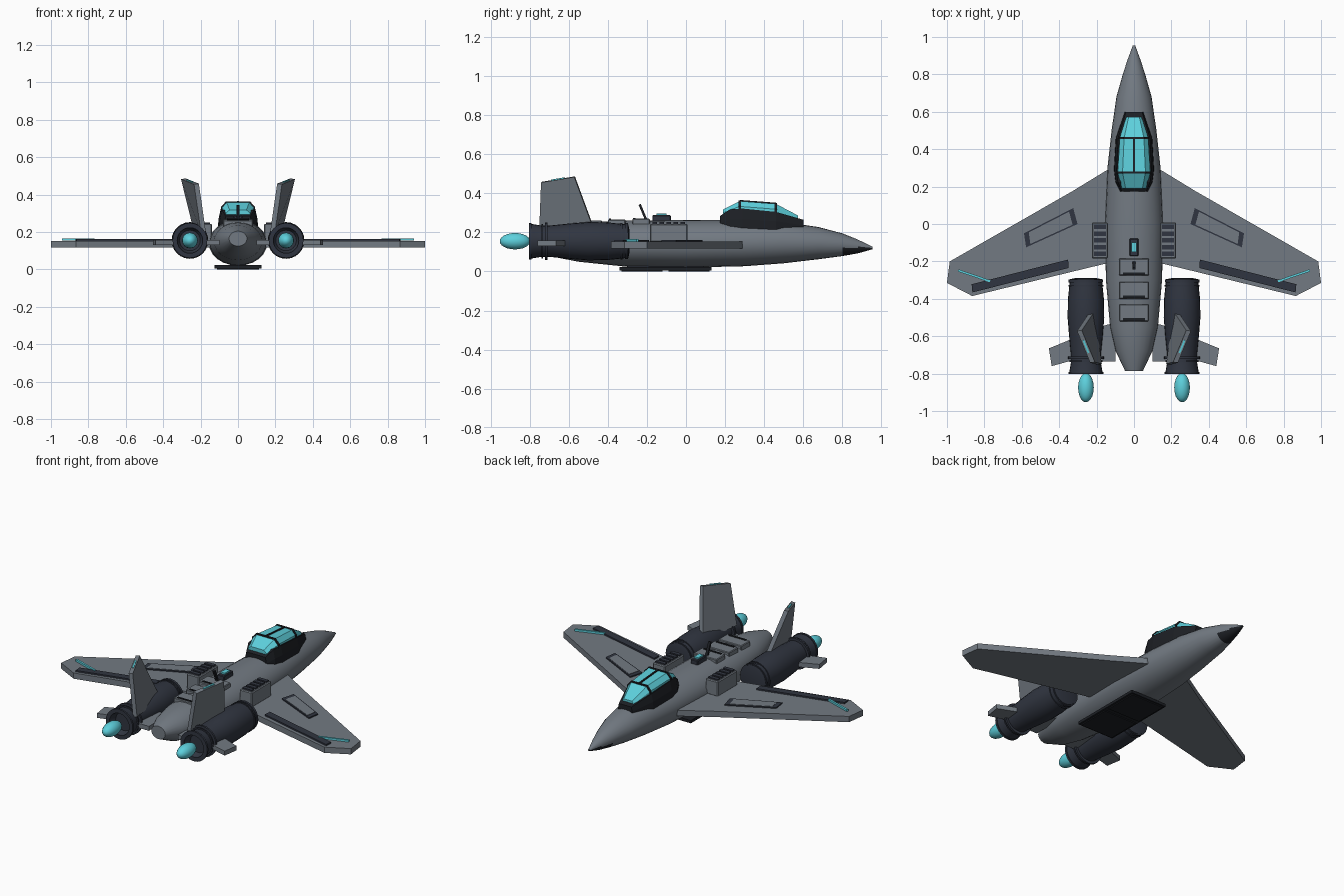
import bpy, bmesh, math
from mathutils import Vector

if "Cube" in bpy.data.objects:
    bpy.data.objects.remove(bpy.data.objects["Cube"])


def material(name, rgb):
    m = bpy.data.materials.new(name)
    m.diffuse_color = (*rgb, 1)
    m.use_nodes = True
    m.node_tree.nodes["Principled BSDF"].inputs["Base Color"].default_value = m.diffuse_color
    return m


GREY = material("hull grey", (0.17, 0.195, 0.225))
SLATE = material("dark slate", (0.030, 0.036, 0.052))
BLACK = material("trim black", (0.012, 0.014, 0.018))
CYAN = material("glow cyan", (0.11, 0.63, 0.72))


def finish(name, bm, mat, mirror=False, bevel=0):
    """Turn a bmesh into an object, optionally mirrored across x."""
    bmesh.ops.recalc_face_normals(bm, faces=bm.faces)
    me = bpy.data.meshes.new(name)
    bm.to_mesh(me)
    bm.free()
    ob = bpy.data.objects.new(name, me)
    bpy.context.collection.objects.link(ob)
    me.materials.append(mat)
    if bevel:
        mod = ob.modifiers.new("bevel", "BEVEL")
        mod.width, mod.segments = bevel, 1
    if mirror:
        ob.modifiers.new("mirror", "MIRROR")
    return ob


def loft(name, rings, mat, **kw):
    """Skin a list of equal-length point rings and cap both ends."""
    bm = bmesh.new()
    vs = [[bm.verts.new(p) for p in r] for r in rings]
    n = len(vs[0])
    for a, b in zip(vs, vs[1:]):
        for i in range(n):
            bm.faces.new((a[i], a[(i + 1) % n], b[(i + 1) % n], b[i]))
    bm.faces.new(vs[0])
    bm.faces.new(vs[-1])
    return finish(name, bm, mat, **kw)


def oval(x, y, z, rx, rz, n=24):
    return [(x + rx * math.cos(2 * math.pi * i / n), y,
             z + rz * math.sin(2 * math.pi * i / n)) for i in range(n)]


def slab(name, pts, z0, z1, mat, **kw):
    """Flat plate from a plan outline."""
    return loft(name, [[(x, y, z) for x, y in pts] for z in (z0, z1)], mat, **kw)


def box(name, x, y, z, mat, **kw):
    return slab(name, [(x[0], y[0]), (x[1], y[0]), (x[1], y[1]), (x[0], y[1])],
                z[0], z[1], mat, **kw)


def bar(name, a, b, w, h, mat, **kw):
    """Box-section rod between two points."""
    a, b = Vector(a), Vector(b)
    d = (b - a).normalized()
    side = d.cross(Vector((0, 0, 1))).normalized() * w / 2
    up = side.cross(d).normalized() * h / 2
    return loft(name, [[p + side + up, p - side + up, p - side - up, p + side - up]
                       for p in (a, b)], mat, **kw)


def shrink(pts, f):
    cx = sum(p[0] for p in pts) / len(pts)
    cy = sum(p[1] for p in pts) / len(pts)
    return [(cx + (x - cx) * f, cy + (y - cy) * f) for x, y in pts]


smooth = []

# Fuselage: y, half width, centre height, half height
hull = [(-0.785, 0.048, 0.165, 0.04), (-0.68, 0.098, 0.155, 0.08), (-0.55, 0.128, 0.15, 0.1),
        (-0.3, 0.15, 0.142, 0.118), (0, 0.156, 0.142, 0.122), (0.3, 0.142, 0.145, 0.118),
        (0.5, 0.12, 0.148, 0.106), (0.68, 0.094, 0.145, 0.082), (0.8, 0.06, 0.137, 0.058),
        (0.88, 0.034, 0.128, 0.035), (0.955, 0.006, 0.12, 0.006)]
fuselage = loft("fuselage", [oval(0, y, z, w, h) for y, w, z, h in hull], GREY)
fuselage.data.materials.append(BLACK)
for f in fuselage.data.polygons:  # dark underside of the nose
    if f.center.y > 0.8 and f.center.z < 0.122:
        f.material_index = 1
smooth.append(fuselage)

# Main wings
wing = [(0.08, 0.31), (0.15, 0.285), (0.33, 0.175), (0.985, -0.2), (1.0, -0.315),
        (0.865, -0.385), (0.165, -0.215), (0.08, -0.2)]
slab("wing", wing, 0.117, 0.153, GREY, mirror=True)
hatch = [(0.325, 0.088), (0.585, -0.04), (0.575, -0.125), (0.305, 0.0)]
hatch = [(0.318, 0.085), (0.555, 0.085 - 0.0), (0.585, -0.045), (0.305, -0.13)]
hatch = [(0.32, 0.088), (0.59, -0.05), (0.575, -0.125), (0.30, -0.015)]
# Mirrored hatches and flaps
hatch = [(0.325, 0.085), (0.588, -0.05), (0.577, -0.125), (0.302, 0.0)]
slab("wing_hatch_frame", hatch, 0.15, 0.160, SLATE, mirror=True)
slab("wing_hatch_panel", shrink(hatch, 0.82), 0.15, 0.162, GREY, mirror=True)
flap = [(0.352, -0.19), (0.868, -0.322), (0.864, -0.366), (0.35, -0.235)]
slab("wing_flap", flap, 0.15, 0.162, SLATE, mirror=True)
bar("wing_light", (0.77, -0.306, 0.16), (0.94, -0.248, 0.16), 0.012, 0.012, CYAN, mirror=True)

# Tailplanes
slab("tailplane", [(0.1, -0.53), (0.15, -0.54), (0.455, -0.665), (0.44, -0.76), (0.35, -0.735),
                   (0.1, -0.735)], 0.13, 0.158, GREY, mirror=True)

# Canted tail fins
fin = [Vector(p) for p in ((0.185, -0.75, 0.2), (0.222, -0.465, 0.2),
                           (0.292, -0.57, 0.485), (0.222, -0.74, 0.457))]
normal = (fin[1] - fin[0]).cross(fin[3] - fin[0]).normalized() * 0.013
loft("tail_fin", [[p - normal for p in fin], [p + normal for p in fin]], GREY, mirror=True)
bar("fin_light", fin[3].lerp(fin[2], 0.3), fin[3].lerp(fin[2], 0.7), 0.01, 0.01, CYAN, mirror=True)

# Engines
EX, EZ = 0.257, 0.155
pod = [(-0.29, 0.06), (-0.295, 0.085), (-0.4, 0.096), (-0.5, 0.098), (-0.6, 0.09), (-0.7, 0.08),
       (-0.74, 0.08), (-0.8, 0.09), (-0.8, 0.075), (-0.76, 0.055)]
smooth.append(loft("engine", [oval(EX, y, EZ, r, r) for y, r in pod], SLATE, mirror=True))
for y, r, w in ((-0.305, 0.092, 0.014), (-0.33, 0.094, 0.008), (-0.715, 0.096, 0.012),
                (-0.735, 0.088, 0.008), (-0.797, 0.093, 0.012)):
    ring = [(y - w / 2, r - 0.025), (y - w / 2, r), (y + w / 2, r), (y + w / 2, r - 0.025),
            (y - w / 2, r - 0.025)]
    bm = bmesh.new()
    loops = [[bm.verts.new(p) for p in oval(EX, yy, EZ, rr, rr)] for yy, rr in ring[:4]]
    for a, b in zip(loops, loops[1:] + loops[:1]):
        for i in range(24):
            bm.faces.new((a[i], a[(i + 1) % 24], b[(i + 1) % 24], b[i]))
    smooth.append(finish("engine_ring", bm, SLATE, mirror=True))

# Engine exhaust glow
bm = bmesh.new()
bmesh.ops.create_uvsphere(bm, u_segments=20, v_segments=12, radius=1)
for v in bm.verts:
    v.co = Vector((EX + v.co.x * 0.042, -0.875 + v.co.y * 0.078, EZ + v.co.z * 0.042))
smooth.append(finish("exhaust_glow", bm, CYAN, mirror=True))


# Canopy: y, half width, base height, top height
def arch(y, w, zb, zt, k):
    zm = zb + (zt - zb) * 0.55
    return [(-w, y, zb), (-w * 0.97, y, zm), (-w * k, y, zt),
            (w * k, y, zt), (w * 0.97, y, zm), (w, y, zb)]


sill = [(0.175, 0.076, 0.2, 0.285), (0.225, 0.1, 0.2, 0.318), (0.29, 0.108, 0.2, 0.322),
        (0.46, 0.098, 0.2, 0.305), (0.6, 0.05, 0.2, 0.265)]
loft("canopy_sill", [arch(y, w, a, b, 0.86) for y, w, a, b in sill], BLACK)
glass = [(0.19, 0.066, 0.28, 0.318), (0.275, 0.09, 0.3, 0.36), (0.46, 0.078, 0.285, 0.346),
         (0.572, 0.042, 0.25, 0.287)]
loft("canopy_glass", [arch(y, w, a, b, 0.68) for y, w, a, b in glass], CYAN)
for y, w, a, b in glass[1:3]:
    loft("canopy_hoop", [arch(yy, w + 0.004, a, b + 0.004, 0.68) for yy in (y - 0.006, y + 0.006)],
         BLACK)
bar("canopy_spine", (0, 0.275, 0.362), (0, 0.46, 0.348), 0.01, 0.008, BLACK)

# Side louvre boxes
box("louvre_box", (0.14, 0.225), (-0.185, 0.008), (0.15, 0.244), GREY, mirror=True, bevel=0.005)
for i in range(5):
    y = -0.16 + i * 0.036
    box("louvre_slat", (0.15, 0.215), (y - 0.012, y + 0.012), (0.235, 0.252), SLATE, mirror=True)

# Spine panels
for y, top in ((-0.23, 0.27), (-0.355, 0.266), (-0.475, 0.262)):
    box("spine_panel", (-0.08, 0.08), (y - 0.045, y + 0.045), (0.19, top), GREY, bevel=0.004)
    box("spine_panel_slot", (-0.06, 0.06), (y - 0.04, y - 0.028), (top - 0.005, top + 0.004), BLACK)

# Spine sensor and aerial
box("sensor_housing", (-0.024, 0.024), (-0.172, -0.078), (0.25, 0.288), SLATE, bevel=0.004)
box("sensor_lens", (-0.014, 0.014), (-0.15, -0.1), (0.28, 0.297), CYAN)
bar("aerial", (0, -0.2, 0.255), (0, -0.237, 0.343), 0.016, 0.012, BLACK)

# Belly bay doors
box("belly_mount", (-0.04, 0.04), (-0.3, 0.09), (0.01, 0.04), SLATE)
box("belly_door", (-0.125, 0.125), (-0.34, 0.13), (0.006, 0.023), BLACK)
for y in (-0.225, 0.015):
    box("belly_door_panel", (-0.112, 0.112), (y - 0.105, y + 0.105), (0, 0.008), BLACK)

# Smooth shading on the rounded parts
for ob in smooth:
    bpy.ops.object.select_all(action="DESELECT")
    ob.select_set(True)
    bpy.context.view_layer.objects.active = ob
    bpy.ops.object.shade_smooth_by_angle(angle=math.radians(35))
